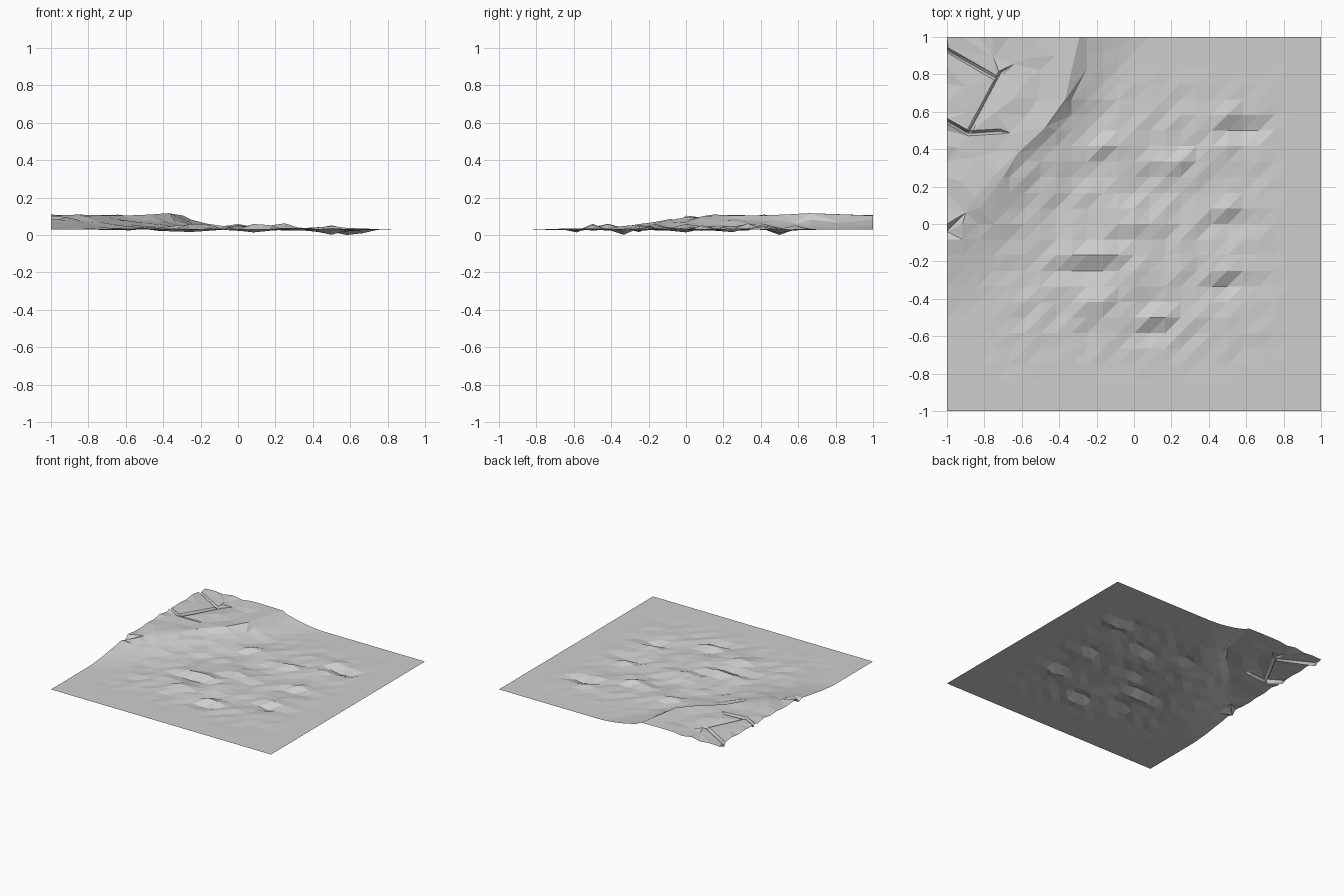
import bpy, math, random
from mathutils import Vector, geometry

if "Cube" in bpy.data.objects:
    bpy.data.objects.remove(bpy.data.objects["Cube"])

random.seed(4)
N = 24                      # ground grid divisions
STEP = 2 / N
BASE = 0.03                 # level of the flat ground

# Plateau rim (top of slope) and foot (bottom of slope), back left corner
RIM = [(-1, -.04), (-.9, .06), (-.82, .09), (-.7, .25), (-.62, .38),
       (-.47, .52), (-.37, .66), (-.31, .93), (-.29, 1)]
FOOT = [(-1, -.5), (-.78, -.38), (-.6, -.15), (-.45, .05), (-.33, .25),
        (-.24, .45), (-.17, .65), (-.08, .85), (.06, 1)]
# Narrow cracks across the plateau
CRACKS = [[(-1, .93), (-.73, .775)],
          [(-.71, .81), (-.885, .485)],
          [(-1, .55), (-.885, .485), (-.72, .495)]]
# Ridges and dips of the rough ground: x, y, height, x radius, y radius
BUMPS = [(.48, .40, .026, .10, .05), (.50, .59, .018, .10, .04),
         (.60, .50, -.034, .08, .06), (-.15, .42, .024, .14, .05),
         (-.25, .27, -.014, .10, .05), (.22, .33, .026, .12, .05),
         (.05, .20, -.018, .10, .06), (-.22, -.15, .034, .16, .05),
         (-.22, -.27, -.020, .16, .05), (.02, -.28, .040, .08, .06),
         (.10, -.40, -.012, .08, .05), (.12, -.49, .026, .10, .04),
         (.06, -.60, -.014, .12, .04), (.52, -.24, .024, .09, .04),
         (.50, -.34, -.022, .09, .05), (.50, .08, .024, .08, .05),
         (.50, -.03, -.018, .10, .05), (-.20, -.42, .028, .10, .06),
         (.0, .03, .032, .10, .05)]


def segment_distance(p, line):
    best = 9
    for a, b in zip(line, line[1:]):
        a, b = Vector(a), Vector(b)
        t = max(0, min(1, (p - a).dot(b - a) / (b - a).length_squared))
        best = min(best, (p - a.lerp(b, t)).length)
    return best


def inside(p, line):
    """True when p lies on the back-left side of the line."""
    for a, b in zip(line, line[1:]):
        if a[0] <= p.x <= b[0]:
            t = (p.x - a[0]) / (b[0] - a[0])
            return p.y >= a[1] + t * (b[1] - a[1]) - 1e-5
    return False


def height(p):
    if inside(p, RIM):
        edge = segment_distance(p, RIM)
        top = .10 + random.uniform(-.009, .009)
        if edge < .002:
            top = .103 + .016 * math.exp(-((p.x + .4) / .07) ** 2)
            top -= .035 * max(0, (.1 - p.y) / .14)
        if min(segment_distance(p, c) for c in CRACKS) < .004:
            top -= .025
        return top
    z = BASE
    if inside(p, FOOT):
        rim, foot = segment_distance(p, RIM), segment_distance(p, FOOT)
        t = foot / (rim + foot)
        z += .07 * (.45 * t + .55 * t * t)
        z += random.uniform(-.004, .004) * t
    for x, y, h, rx, ry in BUMPS:
        z += h * math.exp(-((p.x - x) / rx) ** 2 - ((p.y - y) / ry) ** 2)
    # small roughness that fades to flat ground near the borders
    fade = max(0, min(1, (.84 - max(abs(p.x), abs(p.y))) / .3))
    return max(0, z + fade * random.uniform(-.008, .008))


points, edges = [], []


def add_line(line):
    start = len(points)
    points.extend(Vector(q) for q in line)
    edges.extend((k, k + 1) for k in range(start, len(points) - 1))


# Rim and crack lines, cracks as grooves with two lips
add_line(RIM)
for crack in CRACKS:
    a, b = Vector(crack[0]), Vector(crack[-1])
    side = Vector((a.y - b.y, b.x - a.x)).normalized() * .014
    for s in (-1, 0, 1):
        add_line([(max(-1, q[0] + s * side.x), q[1] + s * side.y) for q in crack])

# Regular ground grid with diagonal edges, irregular points on the plateau
index = {}
for i in range(N + 1):
    for j in range(N + 1):
        p = Vector((-1 + i * STEP, -1 + j * STEP))
        border = i in (0, N) or j in (0, N)
        if inside(p, RIM) and not border:
            if (i + j) % 2:
                continue
            p += Vector((random.uniform(-.03, .03), random.uniform(-.03, .03)))
            if segment_distance(p, RIM) < .04 or min(segment_distance(p, c) for c in CRACKS) < .03:
                continue
        elif segment_distance(p, RIM) < .025 and not border:
            continue
        else:
            index[i, j] = len(points)
        points.append(p)
for (i, j), k in index.items():
    far = index.get((i + 1, j + 1))
    if far is not None:
        mid = (points[k] + points[far]) / 2
        if not inside(mid, RIM) and segment_distance(mid, RIM) > .06:
            edges.append((k, far))

flat, _, faces, *_ = geometry.delaunay_2d_cdt(points, edges, [], 0, 1e-4)

# Terrain sheet
mesh = bpy.data.meshes.new("terrain")
verts = [(p.x, p.y, height(p)) for p in flat]
low = min(v[2] for v in verts)
mesh.from_pydata([(x, y, z - low) for x, y, z in verts], [], [list(f) for f in faces])
mesh.update()
terrain = bpy.data.objects.new("terrain", mesh)
bpy.context.collection.objects.link(terrain)

grey = bpy.data.materials.new("light grey")
grey.diffuse_color = (.62, .62, .62, 1)
grey.use_nodes = True
grey.node_tree.nodes["Principled BSDF"].inputs["Base Color"].default_value = grey.diffuse_color
mesh.materials.append(grey)
